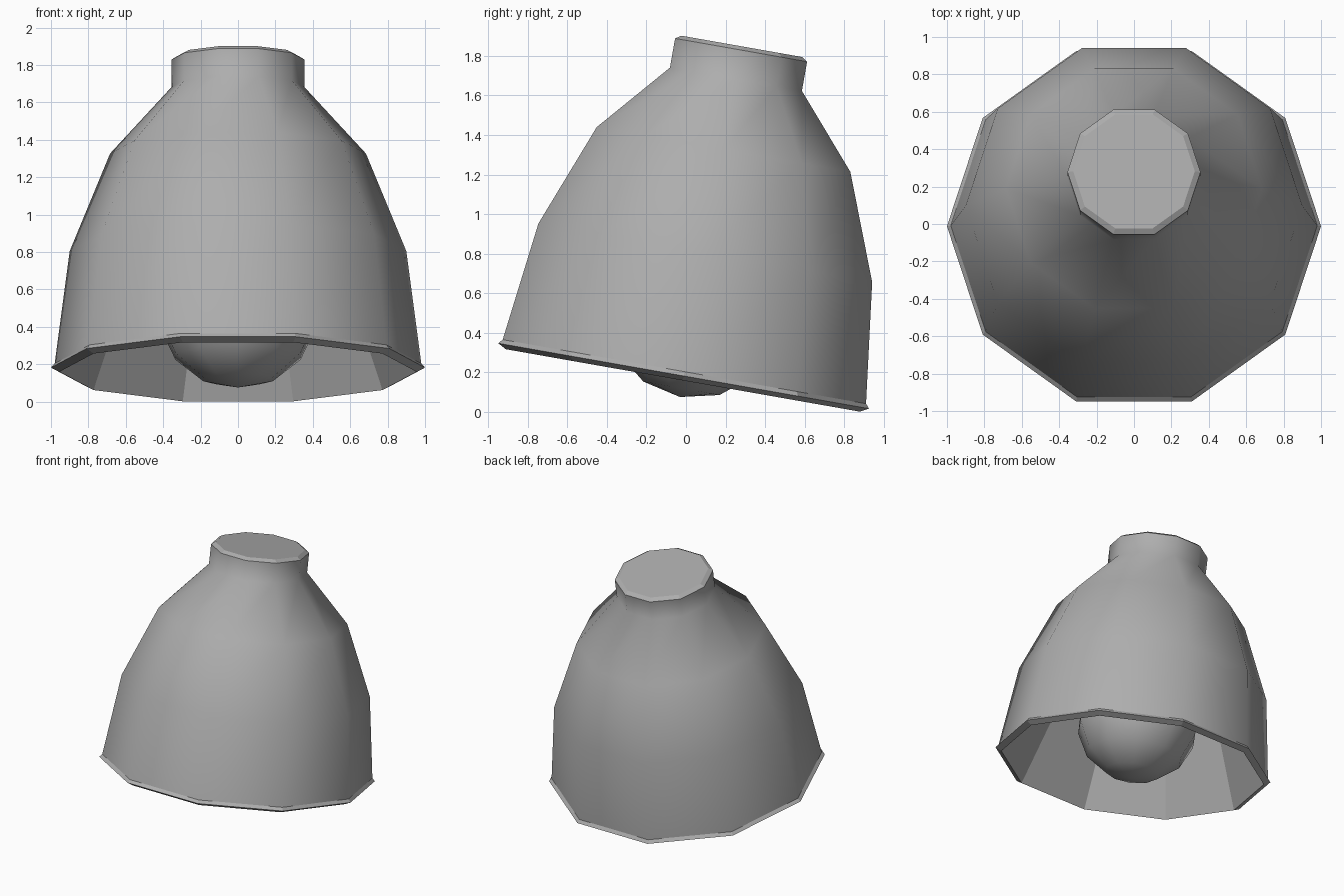
import bpy, bmesh, math
from mathutils import Matrix

if "Cube" in bpy.data.objects:
    bpy.data.objects.remove(bpy.data.objects["Cube"])

SIDES = 10
# Shared tilted frame: lamp axis leans towards the back
FRAME = Matrix.Translation((0, -0.043, 0.007)) @ Matrix.Rotation(math.radians(-10), 4, 'X')

grey = bpy.data.materials.new("mid_grey")
grey.diffuse_color = (0.42, 0.42, 0.42, 1)
grey.use_nodes = True
grey.node_tree.nodes["Principled BSDF"].inputs["Base Color"].default_value = grey.diffuse_color


def finish(bm, name):
    bmesh.ops.recalc_face_normals(bm, faces=bm.faces)
    bm.transform(FRAME)
    mesh = bpy.data.meshes.new(name)
    bm.to_mesh(mesh)
    bm.free()
    mesh.materials.append(grey)
    obj = bpy.data.objects.new(name, mesh)
    bpy.context.collection.objects.link(obj)
    return obj


def lathe(name, profile, smooth_spans):
    """Closed ten-sided solid of revolution, capped at both ends of the profile."""
    bm = bmesh.new()
    rings = []
    for r, h in profile:
        angles = [2 * math.pi * i / SIDES for i in range(SIDES)]
        rings.append([bm.verts.new((r * math.cos(a), r * math.sin(a), h)) for a in angles])
    for k in range(len(rings) - 1):
        for i in range(SIDES):
            j = (i + 1) % SIDES
            f = bm.faces.new((rings[k][i], rings[k][j], rings[k + 1][j], rings[k + 1][i]))
            f.smooth = k in smooth_spans
    bm.faces.new(rings[0])
    bm.faces.new(rings[-1])
    # Keep the borders between smooth and flat bands crisp
    for e in bm.edges:
        if len({f.smooth for f in e.link_faces}) > 1:
            e.smooth = False
    return finish(bm, name)


# Shade: flat inner cone, rim lip, smooth outer wall, neck, bevelled cap
inner = [(0.33, 1.64), (0.955, 0.155)]
outer = [(1.0, 0.178), (0.98, 0.20), (0.90, 0.81), (0.684, 1.34), (0.356, 1.70), (0.356, 1.85)]
cap = [(0.325, 1.869)]
lathe("lamp_shade", inner + outer + cap, smooth_spans=range(3, 7))

# Bulb: low-poly ball hanging just below the rim plane
bm = bmesh.new()
bmesh.ops.create_uvsphere(bm, u_segments=10, v_segments=7, radius=0.45,
                          matrix=Matrix.Translation((0, 0, 0.52)))
for f in bm.faces:
    f.smooth = True
finish(bm, "bulb")
